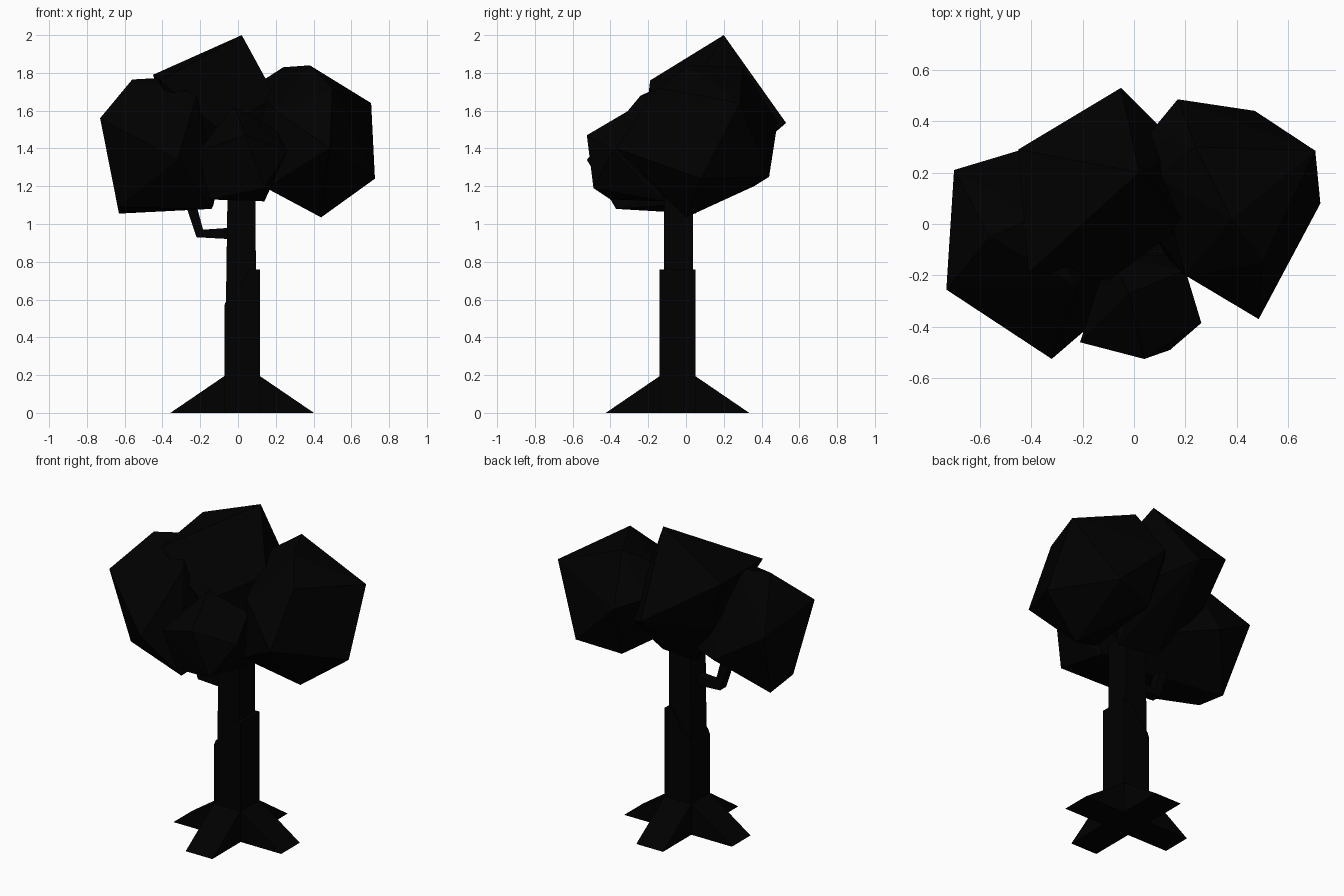
import bpy, bmesh, math

black = bpy.data.materials.new("near_black")
black.diffuse_color = (0, 0, 0, 1)


def finish(name, bm):
    bmesh.ops.recalc_face_normals(bm, faces=bm.faces)
    me = bpy.data.meshes.new(name)
    bm.to_mesh(me)
    bm.free()
    me.materials.append(black)
    ob = bpy.data.objects.new(name, me)
    bpy.context.collection.objects.link(ob)
    return ob


def prism(name, profile, y0, y1):
    """Extrude an x-z profile from y0 to y1."""
    bm = bmesh.new()
    f = bm.faces.new([bm.verts.new((x, y0, z)) for x, z in profile])
    ext = bmesh.ops.extrude_face_region(bm, geom=[f])
    vs = [v for v in ext["geom"] if isinstance(v, bmesh.types.BMVert)]
    bmesh.ops.translate(bm, verts=vs, vec=(0, y1 - y0, 0))
    return finish(name, bm)


def clump(name, points):
    """Faceted leaf clump: the hull around a few corner points."""
    bm = bmesh.new()
    for p in points:
        bm.verts.new(p)
    bmesh.ops.convex_hull(bm, input=bm.verts)
    inside = [v for v in bm.verts if not v.link_faces]
    bmesh.ops.delete(bm, geom=inside, context='VERTS')
    return finish(name, bm)


# Trunk: broken bark sleeve around a slimmer square core
CX, CY, H = 0.022, -0.045, 0.094
prism("lower_trunk", [(CX - H, 0), (CX + H, 0), (CX + H, 0.76), (0.06, 0.76),
                      (0.01, 0.67), (-0.06, 0.60), (CX - H, 0.57)], CY - H, CY + H)
prism("upper_trunk", [(-0.065, 0.5), (0.095, 0.5), (0.093, 1.2), (-0.055, 1.2)], -0.117, 0.038)

# Four wedge roots
for i in range(4):
    root = prism(f"root_{i + 1}", [(0.05, 0), (0.38, 0), (H, 0.195), (0.05, 0.195)], -H, H)
    root.location = (CX, CY, 0)
    root.rotation_euler.z = math.radians(90 * i)

# Bent side branch
prism("branch", [(-0.04, 0.92), (-0.04, 0.98), (-0.185, 0.97), (-0.22, 1.10),
                 (-0.28, 1.11), (-0.22, 0.93)], -0.09, -0.03)

# Leaf clumps
clump("left_leaves", [
    (-0.32, -0.525, 1.34), (-0.73, -0.255, 1.56), (-0.70, 0.21, 1.48),
    (-0.63, 0.05, 1.055), (-0.637, -0.17, 1.09), (-0.14, -0.37, 1.08),
    (-0.56, -0.05, 1.765), (-0.22, -0.24, 1.68), (-0.40, 0.30, 1.30),
    (-0.38, 0.03, 1.775), (-0.13, -0.10, 1.10), (-0.10, 0.10, 1.25)])
clump("right_leaves", [
    (0.705, 0.285, 1.64), (0.725, 0.08, 1.24), (0.44, 0, 1.035),
    (0.24, 0.30, 1.83), (0.38, 0.02, 1.84), (0.485, -0.37, 1.40),
    (0.50, -0.15, 1.72), (0.47, 0.44, 1.25), (0.17, 0.485, 1.54),
    (0.20, 0.36, 1.20), (0.15, -0.16, 1.19), (0.20, -0.20, 1.60),
    (0.05, 0.34, 1.58), (0.10, 0.18, 1.74), (0.05, 0.0, 1.35)])
clump("top_leaves", [
    (0.02, 0.20, 2.0), (-0.05, 0.53, 1.535), (-0.45, 0.29, 1.79),
    (-0.41, -0.19, 1.76), (0.20, 0, 1.67), (-0.10, -0.22, 1.50),
    (0.14, 0.03, 1.12), (-0.12, 0.06, 1.13), (0.18, 0.30, 1.40),
    (-0.34, 0.22, 1.45)])
clump("front_leaves", [
    (0.04, -0.525, 1.47), (-0.21, -0.46, 1.385), (0.262, -0.385, 1.39),
    (0.14, -0.49, 1.19), (-0.15, -0.40, 1.13), (-0.02, -0.27, 1.62),
    (0.14, -0.12, 1.12), (-0.10, -0.12, 1.14), (0.20, -0.18, 1.50)])
